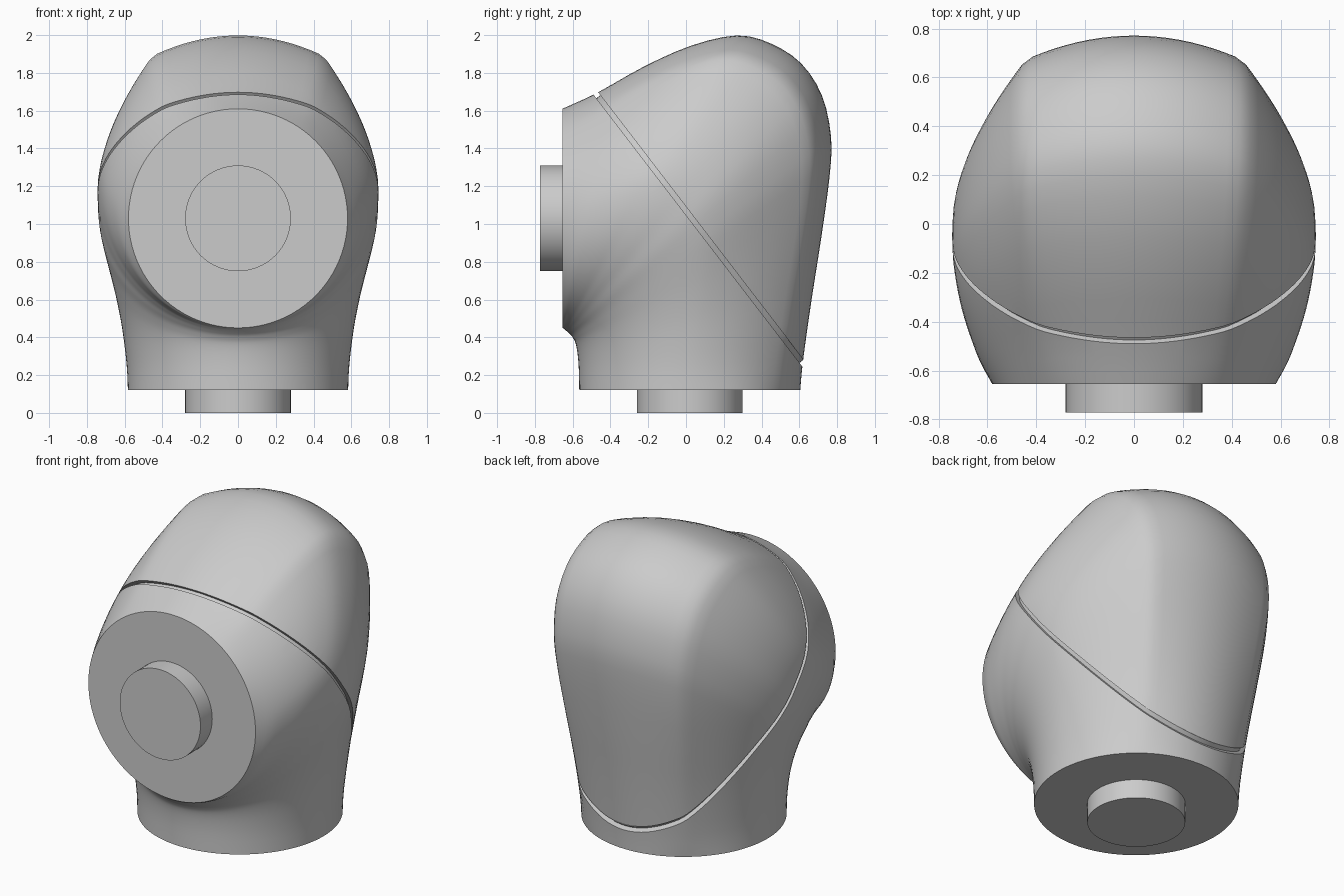
import bpy
import bmesh
import math
from mathutils import Vector, Matrix

cube = bpy.data.objects.get("Cube")
if cube:
    bpy.data.objects.remove(cube, do_unlink=True)

GREY = (0.6, 0.6, 0.6, 1.0)
mat = bpy.data.materials.new("light grey")
mat.use_nodes = True
mat.diffuse_color = GREY
mat.node_tree.nodes["Principled BSDF"].inputs["Base Color"].default_value = GREY

SEGMENTS = 96
STEPS = 3

# Elbow sections: inner (y, z), outer (y, z), half width
SECTIONS = [
    (-.565, .12, .605, .12, .583),
    (-.568, .24, .62, .28, .59),
    (-.575, .32, .665, .60, .615),
    (-.585, .37, .715, .92, .65),
    (-.597, .395, .76, 1.25, .69),
    (-.607, .41, .768, 1.46, .715),
    (-.617, .42, .72, 1.68, .737),
    (-.626, .428, .61, 1.85, .743),
    (-.633, .434, .45, 1.955, .743),
    (-.639, .439, .27, 1.998, .733),
    (-.644, .443, .03, 1.945, .71),
    (-.648, .446, -.22, 1.835, .675),
    (-.652, .448, -.47, 1.695, .63),
    (-.655, .45, -.655, 1.61, .58),
]
# Edge between flank and crown, as fractions of half width and half depth
EDGE_X, EDGE_S = .62, .86
EDGE_ANGLE = math.atan2(EDGE_S, EDGE_X)


def smooth_sections():
    """Fill in sections between the given ones with a Catmull-Rom curve."""
    last = len(SECTIONS) - 1
    rows = []
    for i in range(last):
        a, b, c, d = (SECTIONS[min(max(k, 0), last)] for k in range(i - 1, i + 3))
        for s in range(STEPS):
            t = s / STEPS
            rows.append([0.5 * (2 * q + (r - p) * t + (2 * p - 5 * q + 4 * r - u) * t ** 2
                                + (3 * q - p - 3 * r + u) * t ** 3)
                         for p, q, r, u in zip(a, b, c, d)])
    return rows + [list(SECTIONS[-1])]


def outline(angle, blend):
    """Unit section: an ellipse whose outer half blends to tapered flanks and a flat crown."""
    c, s = math.cos(angle), math.sin(angle)
    if s <= 0:
        return c, s
    a = min(angle, math.pi - angle)
    if a < EDGE_ANGLE:
        f = a / EDGE_ANGLE
        x, depth = 1 - (1 - EDGE_X) * f ** 1.7, EDGE_S * f
    else:
        f = (math.pi / 2 - a) / (math.pi / 2 - EDGE_ANGLE)
        x, depth = EDGE_X * f, 1 - (1 - EDGE_S) * f ** 2
    return c + (math.copysign(x, c) - c) * blend, s + (depth - s) * blend


def elbow():
    """Loft the closed elbow from the bottom flange round to the front flange."""
    bm = bmesh.new()
    rows = smooth_sections()
    rings = []
    for i, (iy, iz, oy, oz, width) in enumerate(rows):
        blend = min(1, 1.3 * math.sin(math.pi * i / (len(rows) - 1)))
        inner, outer = Vector((0, iy, iz)), Vector((0, oy, oz))
        centre, half = (inner + outer) / 2, (outer - inner) / 2
        ring = []
        for k in range(SEGMENTS):
            x, depth = outline(math.tau * k / SEGMENTS, blend)
            ring.append(bm.verts.new(centre + half * depth + Vector((x * width, 0, 0))))
        rings.append(ring)
    for low, high in zip(rings, rings[1:]):
        for k in range(SEGMENTS):
            n = (k + 1) % SEGMENTS
            bm.faces.new((low[k], low[n], high[n], high[k]))
    bm.faces.new(rings[0])
    bm.faces.new(rings[-1])
    bmesh.ops.recalc_face_normals(bm, faces=bm.faces)
    return bm


def finish(bm, name):
    bmesh.ops.recalc_face_normals(bm, faces=bm.faces)
    mesh = bpy.data.meshes.new(name)
    bm.to_mesh(mesh)
    bm.free()
    mesh.materials.append(mat)
    obj = bpy.data.objects.new(name, mesh)
    bpy.context.collection.objects.link(obj)
    bpy.ops.object.select_all(action='DESELECT')
    obj.select_set(True)
    bpy.context.view_layer.objects.active = obj
    bpy.ops.object.shade_smooth_by_angle(angle=math.radians(40))


def cut(bm, distance, keep_outer):
    """Slice the elbow on the slanted seam and close the opening."""
    geom = bm.verts[:] + bm.edges[:] + bm.faces[:]
    result = bmesh.ops.bisect_plane(bm, geom=geom, dist=1e-5, plane_co=SEAM * distance,
                                    plane_no=SEAM, clear_inner=keep_outer,
                                    clear_outer=not keep_outer)
    edges = [e for e in result["geom_cut"] if isinstance(e, bmesh.types.BMEdge)]
    return bmesh.ops.contextual_create(bm, geom=edges)["faces"]


SEAM = Vector((0, .793, .609)).normalized()
LOWER, UPPER = .638, .665

# Elbow housing, with a recessed neck that fills the seam groove
bm = elbow()
lid = cut(bm, LOWER, False)
bmesh.ops.recalc_face_normals(bm, faces=bm.faces)
bmesh.ops.inset_region(bm, faces=lid, thickness=.025)
neck = bmesh.ops.extrude_face_region(bm, geom=lid)["geom"]
bmesh.ops.delete(bm, geom=lid, context='FACES_ONLY')
bmesh.ops.translate(bm, vec=SEAM * (UPPER - LOWER),
                    verts=[v for v in neck if isinstance(v, bmesh.types.BMVert)])
finish(bm, "elbow_housing")

# Rear cover shell
bm = elbow()
cut(bm, UPPER, True)
finish(bm, "rear_cover")


# Round connector stubs
def stub(name, centre, turn):
    bm = bmesh.new()
    bmesh.ops.create_cone(bm, cap_ends=True, segments=64, radius1=.28, radius2=.28, depth=.12,
                          matrix=Matrix.Translation(centre) @ Matrix.Rotation(turn, 4, 'X'))
    finish(bm, name)


stub("bottom_connector", (0, .02, .06), 0)
stub("front_connector", (0, -.712, 1.03), math.pi / 2)
